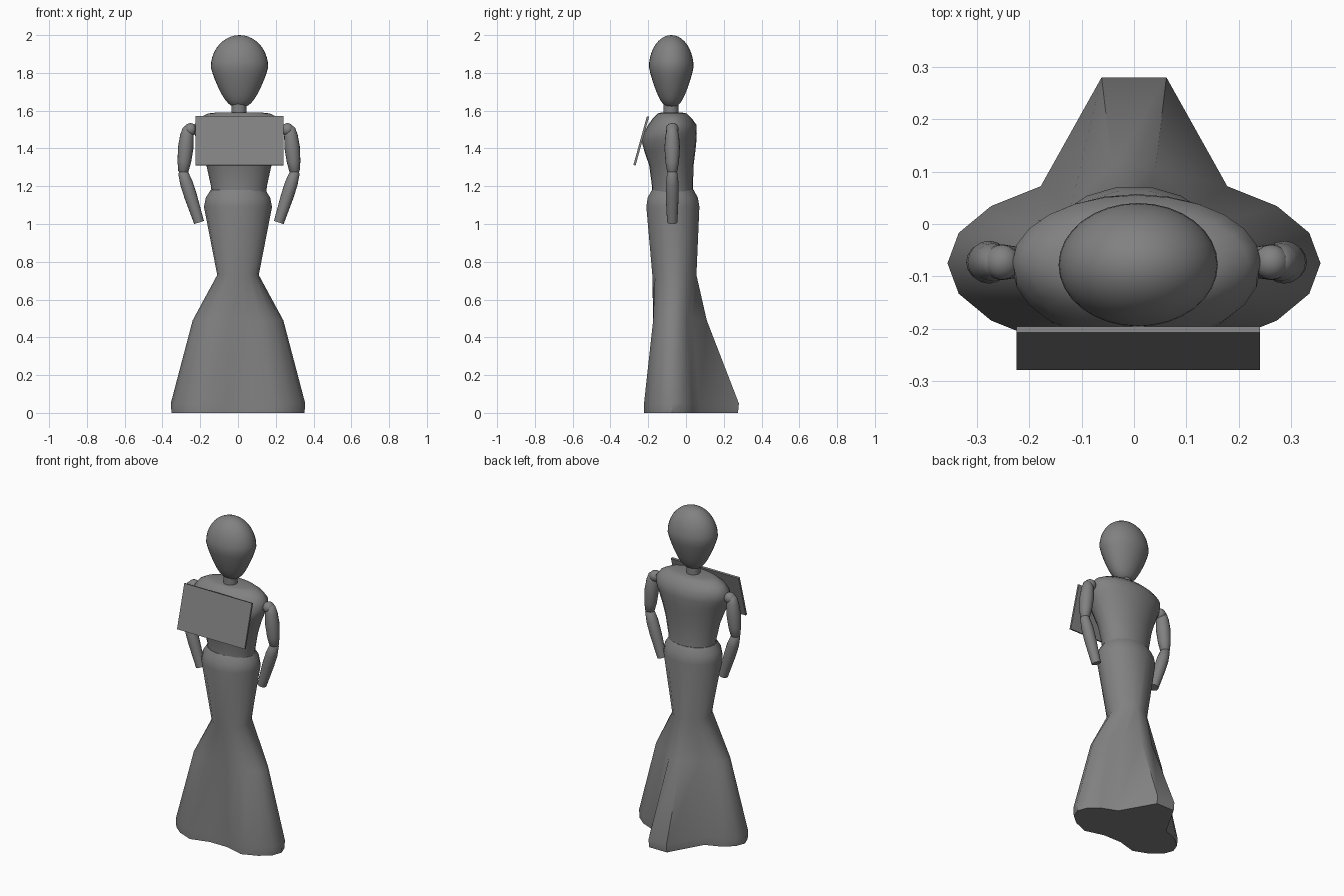
import bpy
import bmesh
from math import cos, sin, pi, radians
from mathutils import Vector

cube = bpy.data.objects.get("Cube")
if cube:
    bpy.data.objects.remove(cube, do_unlink=True)

grey = bpy.data.materials.new("plain grey")
grey.use_nodes = True
colour = (0.22, 0.22, 0.22, 1)
grey.diffuse_color = colour
grey.node_tree.nodes["Principled BSDF"].inputs["Base Color"].default_value = colour

MID = 0.005  # centre line of the upper figure


def finish(bm, name, angle=40):
    """Turn a bmesh into a smooth shaded grey object."""
    bmesh.ops.recalc_face_normals(bm, faces=bm.faces)
    mesh = bpy.data.meshes.new(name)
    bm.to_mesh(mesh)
    bm.free()
    mesh.materials.append(grey)
    obj = bpy.data.objects.new(name, mesh)
    bpy.context.collection.objects.link(obj)
    bpy.ops.object.select_all(action="DESELECT")
    obj.select_set(True)
    bpy.context.view_layer.objects.active = obj
    bpy.ops.object.shade_smooth_by_angle(angle=radians(angle))
    return obj


def loft(name, rings, angle=40):
    """Skin a list of equal point rings and cap both ends."""
    bm = bmesh.new()
    loops = [[bm.verts.new(p) for p in ring] for ring in rings]
    n = len(loops[0])
    for a, b in zip(loops, loops[1:]):
        for i in range(n):
            j = (i + 1) % n
            bm.faces.new((a[i], a[j], b[j], b[i]))
    bm.faces.new(loops[0])
    bm.faces.new(loops[-1])
    return finish(bm, name, angle)


def oval(z, rx, front, back, x=MID, n=24):
    cy, ry = (front + back) / 2, (back - front) / 2
    return [Vector((x + rx * cos(2 * pi * i / n), cy + ry * sin(2 * pi * i / n), z))
            for i in range(n)]


def skirt_ring(z, rx, front, back, train=None, dent=None):
    """Oval whose back pair is drawn into a train and front pair pressed in."""
    ring = oval(z, rx, front, back, 0, 18)
    if train is not None:
        for i in (4, 5):
            ring[i].y = train
    if dent is not None:
        for i in (13, 14):
            ring[i].y = dent
    return ring


# Flared skirt with train
loft("skirt", [
    skirt_ring(0, 0.352, -0.245, 0.095, 0.275, -0.19),
    skirt_ring(0.05, 0.356, -0.245, 0.095, 0.28, -0.19),
    skirt_ring(0.49, 0.24, -0.19, 0.05, 0.11, -0.17),
    skirt_ring(0.73, 0.11, -0.18, 0.057),
    skirt_ring(1.09, 0.18, -0.212, 0.073),
    skirt_ring(1.14, 0.17, -0.205, 0.065),
    skirt_ring(1.18, 0.145, -0.182, 0.042),
])

# Bodice with shoulders
loft("torso", [
    oval(1.16, 0.145, -0.18, 0.04),
    oval(1.20, 0.148, -0.18, 0.037),
    oval(1.31, 0.172, -0.195, 0.04),
    oval(1.39, 0.2, -0.222, 0.05),
    oval(1.44, 0.222, -0.235, 0.055),
    oval(1.48, 0.237, -0.225, 0.057),
    oval(1.525, 0.237, -0.2, 0.055),
    oval(1.56, 0.212, -0.175, 0.03),
    oval(1.585, 0.165, -0.15, 0.005),
    oval(1.59, 0.12, -0.13, -0.02),
])

# Neck
loft("neck", [oval(z, 0.04, -0.12, -0.04) for z in (1.55, 1.66)])

# Egg shaped head, narrower at the chin
bm = bmesh.new()
bmesh.ops.create_uvsphere(bm, u_segments=32, v_segments=20, radius=1)
for v in bm.verts:
    taper = 1 - 0.17 * (1 - v.co.z ** 2) ** 0.5 * max(0, -v.co.z) * 2
    z = 1.83 + v.co.z * (0.17 if v.co.z > 0 else 0.215)
    v.co = Vector((0.008 + v.co.x * 0.152 * taper, -0.078 + v.co.y * 0.118 * taper, z))
finish(bm, "head", 60)


def limb(name, start, end, profile, n=16):
    """Round tube from start to end; profile holds (fraction, radius) pairs."""
    start, end = Vector(start), Vector(end)
    turn = (end - start).to_track_quat("Z", "Y")
    rings = []
    for t, r in profile:
        c = start.lerp(end, t)
        rings.append([c + turn @ Vector((r * cos(2 * pi * i / n), r * sin(2 * pi * i / n), 0))
                      for i in range(n)])
    return loft(name, rings, 50)


# Arms on both sides
upper = [(0, 0.012), (0.05, 0.026), (0.2, 0.036), (0.45, 0.041),
         (0.75, 0.036), (0.95, 0.027), (1, 0.015)]
lower = [(0, 0.015), (0.04, 0.026), (0.25, 0.034), (0.5, 0.034), (1, 0.027)]
for side, s in (("left", 1), ("right", -1)):
    def at(x, z):
        return (MID + s * x, -0.073, z)
    bm = bmesh.new()
    bmesh.ops.create_uvsphere(bm, u_segments=16, v_segments=12, radius=0.034)
    bmesh.ops.translate(bm, verts=bm.verts, vec=at(0.257, 1.5))
    finish(bm, side + "_shoulder", 60)
    limb(side + "_upper_arm", at(0.27, 1.52), at(0.296, 1.265), upper)
    limb(side + "_forearm", at(0.3, 1.285), at(0.211, 1.008), lower)

# Tilted board in front of the chest
bm = bmesh.new()
bmesh.ops.create_cube(bm, size=1)
board = finish(bm, "chest_board", 30)
board.scale = (0.465, 0.012, 0.268)
board.rotation_euler.x = radians(-15.5)
board.location = (0.008, -0.237, 1.44)
